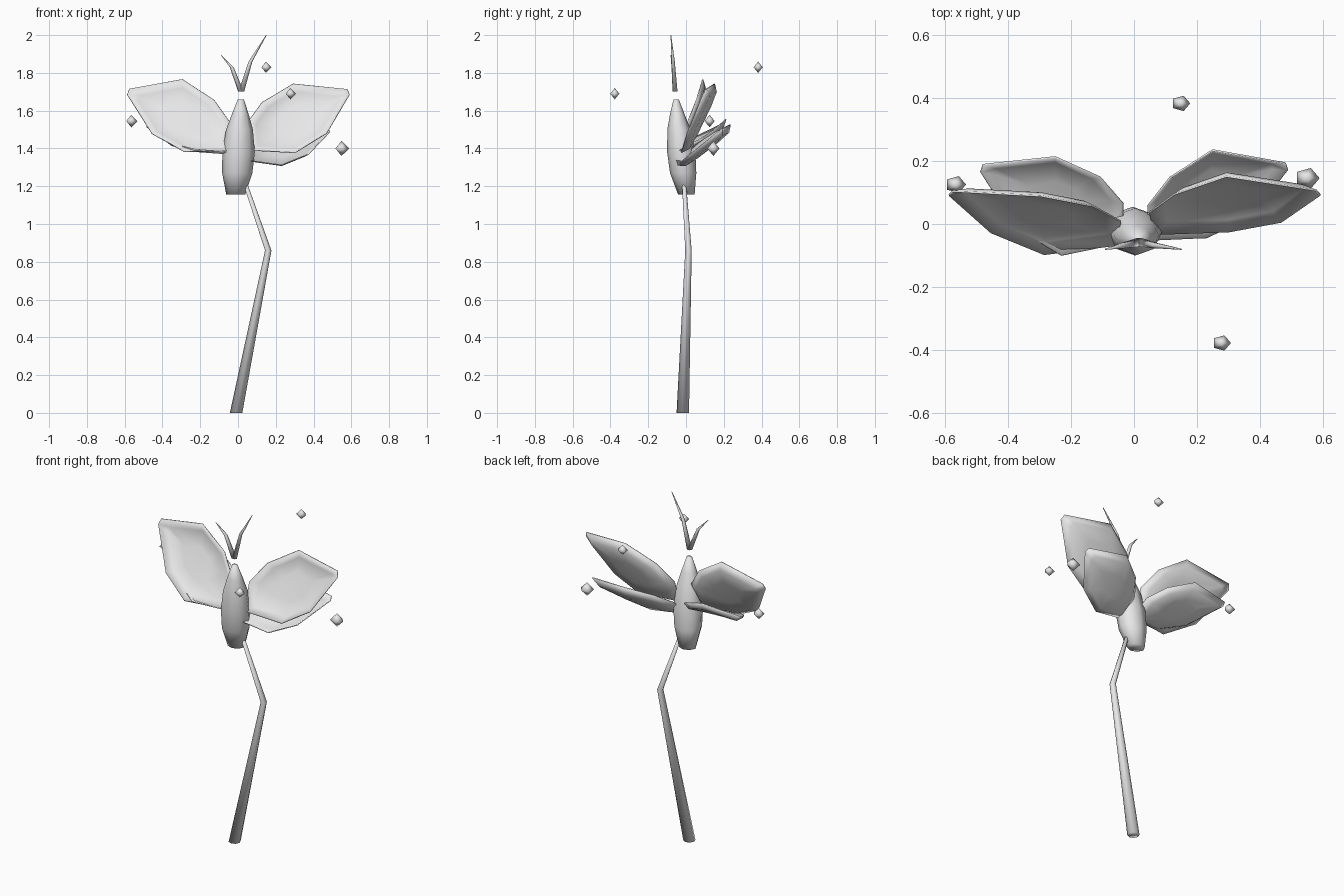
import bpy, bmesh, math
from mathutils import Vector

cube = bpy.data.objects.get("Cube")
if cube:
    bpy.data.objects.remove(cube, do_unlink=True)

grey = bpy.data.materials.new("plain_grey")
grey.use_nodes = True
grey.diffuse_color = (0.8, 0.8, 0.8, 1)
grey.node_tree.nodes["Principled BSDF"].inputs["Base Color"].default_value = (0.8, 0.8, 0.8, 1)


def finish(name, bm, smooth_angle=180):
    bmesh.ops.remove_doubles(bm, verts=bm.verts, dist=0.0005)
    bmesh.ops.recalc_face_normals(bm, faces=bm.faces)
    mesh = bpy.data.meshes.new(name)
    bm.to_mesh(mesh)
    bm.free()
    mesh.materials.append(grey)
    obj = bpy.data.objects.new(name, mesh)
    bpy.context.collection.objects.link(obj)
    bpy.ops.object.select_all(action='DESELECT')
    obj.select_set(True)
    bpy.context.view_layer.objects.active = obj
    bpy.ops.object.shade_smooth_by_angle(angle=math.radians(smooth_angle))
    return obj


def bridge(bm, a, b):
    n = len(a)
    for i in range(n):
        j = (i + 1) % n
        bm.faces.new((a[i], a[j], b[j], b[i]))


def loft(name, stations, sides=8, depth=1.0):
    """Skin level rings given as (x, y, z, radius)."""
    bm = bmesh.new()
    rings = []
    for x, y, z, r in stations:
        angles = [2 * math.pi * i / sides for i in range(sides)]
        rings.append([bm.verts.new((x + r * math.cos(a), y + r * depth * math.sin(a), z))
                      for a in angles])
    for a, b in zip(rings, rings[1:]):
        bridge(bm, a, b)
    bm.faces.new(rings[0])
    bm.faces.new(rings[-1])
    return finish(name, bm)


# Wing outline: distance along the spine (0 root, 1 middle, 2 tip), then across it
OUTLINE = [(0.05, -0.4), (1, -1), (1.57, -0.88), (2, -0.1),
           (1.96, 0.08), (1, 0.95), (0.33, 0.8), (0, 0.4)]


def wing(name, root, middle, tip, across):
    """A thin cupped petal on a bent spine, hollow towards the front."""
    root, middle, tip, across = map(Vector, (root, middle, tip, across))
    back = (tip - root).cross(across).normalized()
    if back.y < 0:
        back.negate()
    rim = [(root.lerp(middle, u) if u < 1 else middle.lerp(tip, u - 1)) + across * v
           for u, v in OUTLINE]
    bm = bmesh.new()
    loops = [[bm.verts.new(middle.lerp(p, s) + back * d) for p in rim]
             for s, d in ((1, 0), (0.82, 0.028), (0.4, 0.034))]
    for a, b in zip(loops, loops[1:]):
        bridge(bm, a, b)
    bm.faces.new(loops[-1])
    obj = finish(name, bm, 60)
    solid = obj.modifiers.new("thickness", 'SOLIDIFY')
    solid.thickness = 0.006
    solid.offset = 0


# Bent stem
loft("stem", [(-0.01, -0.017, 0, 0.033), (0.16, 0.013, 0.86, 0.017),
              (0.04, -0.01, 1.21, 0.011)])

# Body
loft("body", [(-0.012, 0.002, 1.155, 0.05), (-0.004, -0.015, 1.27, 0.08),
              (0.003, -0.025, 1.38, 0.086), (0.008, -0.037, 1.5, 0.071),
              (0.012, -0.046, 1.58, 0.045), (0.015, -0.052, 1.66, 0.016)], depth=0.87)

# Antennae
loft("left_antenna", [(0.018, -0.058, 1.702, 0.015), (0.066, -0.068, 1.86, 0.01),
                      (0.15, -0.08, 2, 0.002)], 6)
loft("right_antenna", [(0.015, -0.058, 1.702, 0.015), (-0.033, -0.068, 1.83, 0.01),
                       (-0.09, -0.08, 1.895, 0.002)], 6)

# Wings
wing("left_upper_wing", (0.05, 0, 1.46), (0.297, 0.065, 1.565),
     (0.59, 0.1, 1.705), (-0.005, 0.09, 0.187))
wing("right_upper_wing", (-0.04, -0.03, 1.46), (-0.29, -0.002, 1.58),
     (-0.587, 0.1, 1.705), (-0.005, 0.095, 0.196))
wing("left_lower_wing", (0.04, 0, 1.38), (0.24, 0.098, 1.422),
     (0.488, 0.185, 1.5), (0.01, 0.143, 0.11))
wing("right_lower_wing", (-0.03, 0, 1.41), (-0.24, 0.06, 1.477),
     (-0.487, 0.18, 1.525), (-0.01, 0.16, 0.082))

# Floating motes
motes = [(-0.565, 0.125, 1.545, 0.033), (0.548, 0.145, 1.4, 0.04),
         (0.148, 0.382, 1.83, 0.03), (0.277, -0.377, 1.69, 0.03)]
for i, (x, y, z, r) in enumerate(motes):
    loft(f"mote_{i + 1}", [(x, y, z - r, 0.0001), (x, y, z, r), (x, y, z + r, 0.0001)], 5, 0.85)
